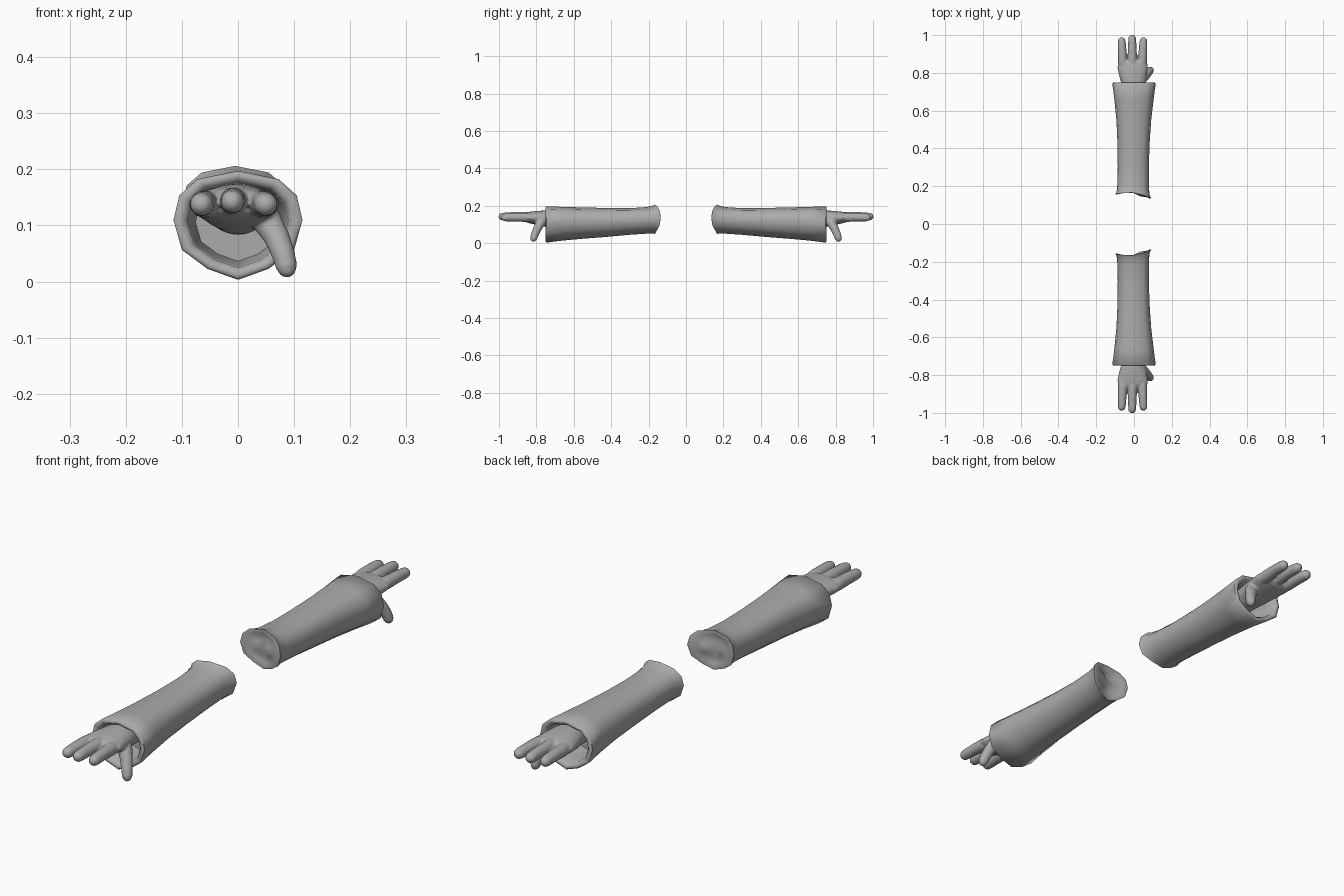
import bpy, bmesh, math
from mathutils import Vector

if "Cube" in bpy.data.objects:
    bpy.data.objects.remove(bpy.data.objects["Cube"])

GREY = bpy.data.materials.new("plain grey")
GREY.diffuse_color = (0.41, 0.41, 0.41, 1)
GREY.use_nodes = True
GREY.node_tree.nodes["Principled BSDF"].inputs["Base Color"].default_value = GREY.diffuse_color


def loft(bm, rings):
    """Skin a list of point rings into a closed tube with capped ends."""
    rows = [[bm.verts.new(p) for p in ring] for ring in rings]
    n = len(rows[0])
    for a, b in zip(rows, rows[1:]):
        for i in range(n):
            j = (i + 1) % n
            bm.faces.new((a[i], a[j], b[j], b[i]))
    for row, ring in ((rows[0], rings[0]), (rows[-1], rings[-1])):
        mid = bm.verts.new(sum((Vector(p) for p in ring), Vector()) / n)
        for i in range(n):
            bm.faces.new((row[i], row[(i + 1) % n], mid))


def make_object(name, bm):
    bmesh.ops.recalc_face_normals(bm, faces=bm.faces)
    for f in bm.faces:
        f.smooth = True
    mesh = bpy.data.meshes.new(name)
    bm.to_mesh(mesh)
    bm.free()
    obj = bpy.data.objects.new(name, mesh)
    mesh.materials.append(GREY)
    bpy.context.collection.objects.link(obj)
    return obj


def mirror_y(obj):
    mod = obj.modifiers.new("other arm", 'MIRROR')
    mod.use_axis = (False, True, False)


# Sleeve outline: twelve sides with a soft ridge above and below
half = [(0, 1), (.63, .85), (.91, .55), (1, .1), (.87, -.45), (.47, -.8), (0, -1)]
OUTLINE = half + [(-x, z) for x, z in half[-2:0:-1]]


def section(y, x0, x1, z0, z1, scale=1.0, bend=0.0):
    cx, cz = (x0 + x1) / 2, (z0 + z1) / 2
    rx, rz = (x1 - x0) / 2 * scale, (z1 - z0) / 2 * scale
    return [(cx + rx * u, y + bend * (.02 * u * u + .01 * u), cz + rz * v)
            for u, v in OUTLINE]


cuff = (-.115, .115, .003, .197)
elbow = (-.1, .09, .05, .206)
sleeve_rings = [
    section(-.62, *cuff, .66),          # pocket inside the cuff
    section(-.70, *cuff, .74),
    section(-.738, *cuff, .78),
    section(-.749, *cuff, .86),         # rounded rim
    section(-.750, *cuff, .95),
    section(-.746, *cuff),
    section(-.66, -.104, .104, .014, .194),
    section(-.55, -.093, .091, .024, .191),
    section(-.42, -.087, .082, .034, .188),
    section(-.30, -.086, .079, .045, .187),
    section(-.21, -.088, .079, .051, .193, bend=.4),
    section(-.180, -.092, .082, .051, .200, bend=.8),
    section(-.166, *elbow, bend=1),     # flared elbow end
    section(-.165, *elbow, .93, bend=1),
    section(-.172, *elbow, .75, bend=1),
    section(-.176, *elbow, .4, bend=1),
]
bm = bmesh.new()
loft(bm, sleeve_rings)
sleeve = make_object("sleeves", bm)
mirror_y(sleeve)
bpy.context.view_layer.objects.active = sleeve
sleeve.select_set(True)
bpy.ops.object.shade_smooth_by_angle(angle=math.radians(60))


def tube(bm, stations, side, sides=14):
    """Round limb: stations are (x, y, z, half width, half height)."""
    pts = [Vector(s[:3]) for s in stations]
    rings = []
    for i, s in enumerate(stations):
        d = (pts[min(i + 1, len(pts) - 1)] - pts[max(i - 1, 0)]).normalized()
        u = (Vector(side) - d * d.dot(Vector(side))).normalized()
        v = d.cross(u)
        rings.append([pts[i] + u * s[3] * math.cos(t) + v * s[4] * math.sin(t)
                      for t in (2 * math.pi * k / sides for k in range(sides))])
    loft(bm, rings)


bm = bmesh.new()
# Wrist and palm
tube(bm, [(0, -.60, .125, .050, .042), (0, -.70, .128, .056, .044),
          (-.002, -.75, .132, .066, .043), (-.005, -.79, .135, .074, .038),
          (-.007, -.83, .137, .081, .032), (-.008, -.855, .138, .077, .026),
          (-.008, -.868, .138, .062, .016)], (1, 0, 0), 24)
# Three fingers
for x_root, x_tip, y_tip, z in ((-.058, -.066, -.988, .136),
                                (-.008, -.010, -1.002, .141),
                                (.042, .051, -.988, .136)):
    stations = []
    for t, r in ((0, .022), (.25, .025), (.55, .023), (.82, .0215),
                 (.93, .019), (.98, .012), (1, .005)):
        stations.append((x_root + (x_tip - x_root) * t, -.82 + (y_tip + .82) * t,
                         z + .003 * math.sin(math.pi * t), r, r))
    tube(bm, stations, (1, 0, 0))
# Drooping thumb
tube(bm, [(.030, -.755, .130, .026, .026), (.052, -.778, .108, .027, .026),
          (.070, -.795, .077, .023, .022), (.081, -.808, .048, .021, .021),
          (.087, -.815, .025, .019, .019), (.089, -.818, .013, .013, .013),
          (.090, -.819, .008, .005, .005)], (1, 0, 0))
hand = make_object("hands", bm)
# Fuse palm, fingers and thumb into one soft skin
fuse = hand.modifiers.new("fuse", 'REMESH')
fuse.mode = 'VOXEL'
fuse.voxel_size = .004
fuse.use_smooth_shade = True
soft = hand.modifiers.new("soften", 'SMOOTH')
soft.factor = .5
soft.iterations = 4
mirror_y(hand)
